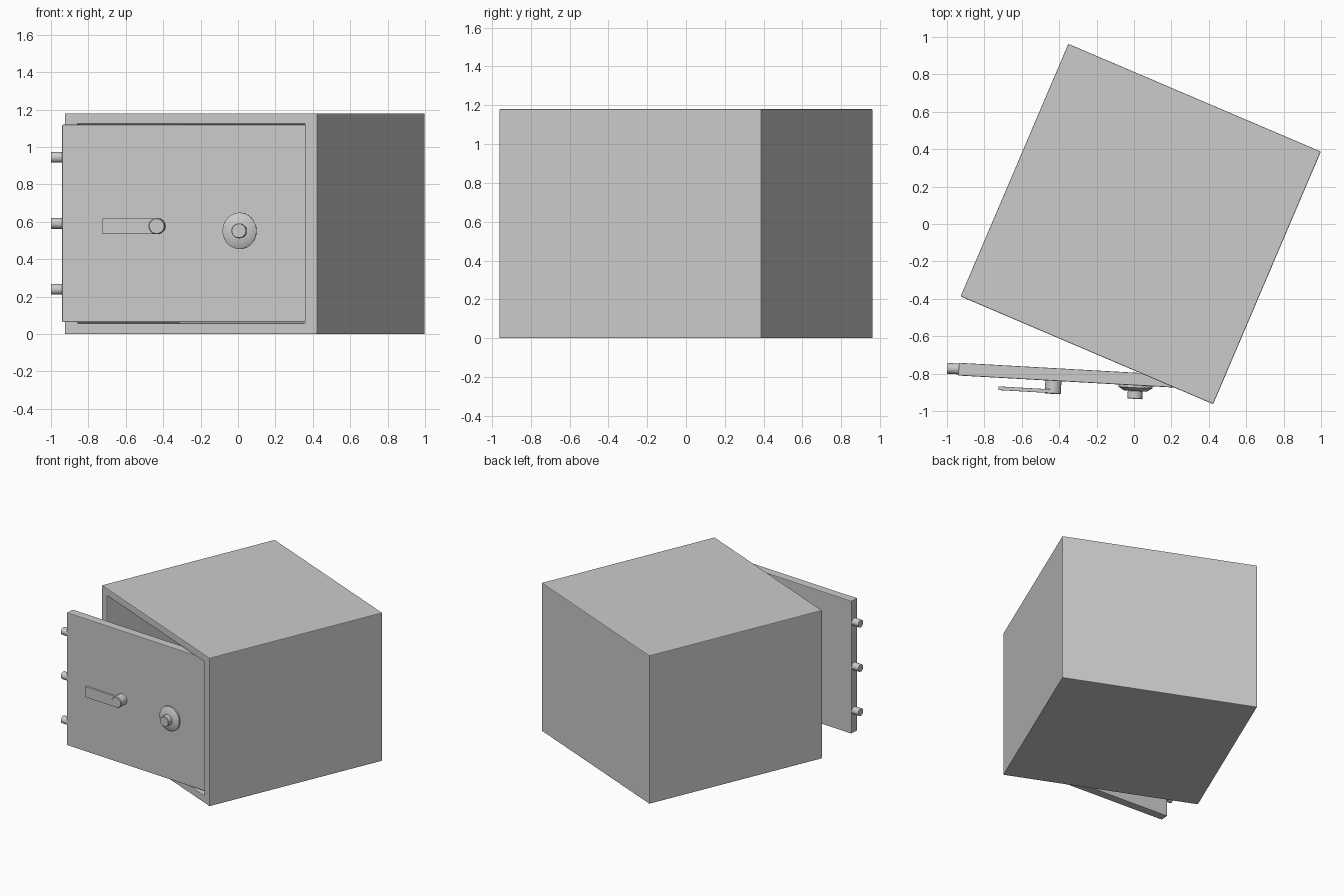
import bpy, bmesh
from math import radians, pi
from mathutils import Matrix, Vector

if "Cube" in bpy.data.objects:
    bpy.data.objects.remove(bpy.data.objects["Cube"])

SAFE = Matrix.Translation((0.036, 0.0, 0)) @ Matrix.Rotation(radians(-23.1), 4, 'Z')
DOOR = Matrix.Translation((-0.94, -0.81, 0)) @ Matrix.Rotation(radians(-3.2), 4, 'Z')


def finish(bm, name, frame, bevel=0.0, smooth=False):
    bmesh.ops.recalc_face_normals(bm, faces=bm.faces)
    me = bpy.data.meshes.new(name)
    bm.to_mesh(me)
    bm.free()
    ob = bpy.data.objects.new(name, me)
    bpy.context.collection.objects.link(ob)
    ob.matrix_world = frame
    if bevel:
        mod = ob.modifiers.new("Bevel", 'BEVEL')
        mod.width, mod.segments = bevel, 2
    if smooth:
        bpy.ops.object.select_all(action='DESELECT')
        ob.select_set(True)
        bpy.context.view_layer.objects.active = ob
        bpy.ops.object.shade_smooth_by_angle(angle=radians(35))
    return ob


def box_mesh(lo, hi):
    lo, hi = Vector(lo), Vector(hi)
    bm = bmesh.new()
    bmesh.ops.create_cube(bm, size=1)
    for v in bm.verts:
        v.co = Vector(((lo[i] + hi[i]) / 2 + v.co[i] * (hi[i] - lo[i]) for i in range(3)))
    return bm


def lathe(name, profile, rot, pos, steps=32, scale=(1, 1, 1)):
    """Spin (radius, height) points about z, then place in the door frame."""
    bm = bmesh.new()
    vs = [bm.verts.new((r, 0, h)) for r, h in profile]
    es = [bm.edges.new(p) for p in zip(vs, vs[1:])]
    bmesh.ops.spin(bm, geom=vs + es, cent=(0, 0, 0), axis=(0, 0, 1), angle=2 * pi, steps=steps)
    bmesh.ops.remove_doubles(bm, verts=bm.verts, dist=1e-5)
    bm.transform(Matrix.Translation(pos) @ Matrix.Diagonal((*scale, 1)) @ rot)
    return finish(bm, name, DOOR, smooth=True)


OUT = Matrix.Rotation(pi / 2, 4, 'X')     # z axis -> -y, out of the door
SIDE = Matrix.Rotation(-pi / 2, 4, 'Y')   # z axis -> -x, out of the door edge

# Hollow safe body
H, TOP = 0.734, 1.18
bm = box_mesh((-H, -H, 0), (H, H, TOP))
front = min(bm.faces, key=lambda f: f.calc_center_median().y)
bmesh.ops.inset_region(bm, faces=[front], thickness=0.05)
for v in front.verts:
    v.co.x = (H - 0.072) * (1 if v.co.x > 0 else -1)
    v.co.z = TOP - 0.057 if v.co.z > 0.5 else 0.057
ext = bmesh.ops.extrude_discrete_faces(bm, faces=[front])["faces"][0]
for v in ext.verts:
    v.co.y = H - 0.07
finish(bm, "safe_body", SAFE, bevel=0.005)

# Door slab, swung open
finish(box_mesh((0, 0, 0.064), (1.32, 0.068, 1.12)), "door", DOOR, bevel=0.005)

# Locking bolts on the free edge
for i, z in enumerate((0.24, 0.592, 0.945)):
    lathe(f"locking_bolt_{i + 1}", [(0, -0.03), (0.029, -0.03), (0.029, 0.06), (0, 0.06)],
          SIDE, (0, 0.035, z), steps=24)

# Lever handle: hub and flat arm
lathe("handle_hub", [(0, -0.01), (0.043, -0.01), (0.043, 0.066), (0.039, 0.07), (0, 0.07)],
      OUT, (0.51, 0, 0.577))
finish(box_mesh((0.219, -0.066, 0.535), (0.51, -0.046, 0.619)), "handle_lever", DOOR, bevel=0.002)

# Combination dial: tapered plate and knob
lathe("dial_plate", [(0, -0.01), (0.091, -0.01), (0.091, 0.012), (0.06, 0.03), (0, 0.03)],
      OUT, (0.95, 0, 0.552), scale=(1, 1, 1.07))
lathe("dial_knob", [(0, 0.0), (0.04, 0.0), (0.04, 0.069), (0.037, 0.072), (0, 0.072)],
      OUT, (0.95, 0, 0.552))
